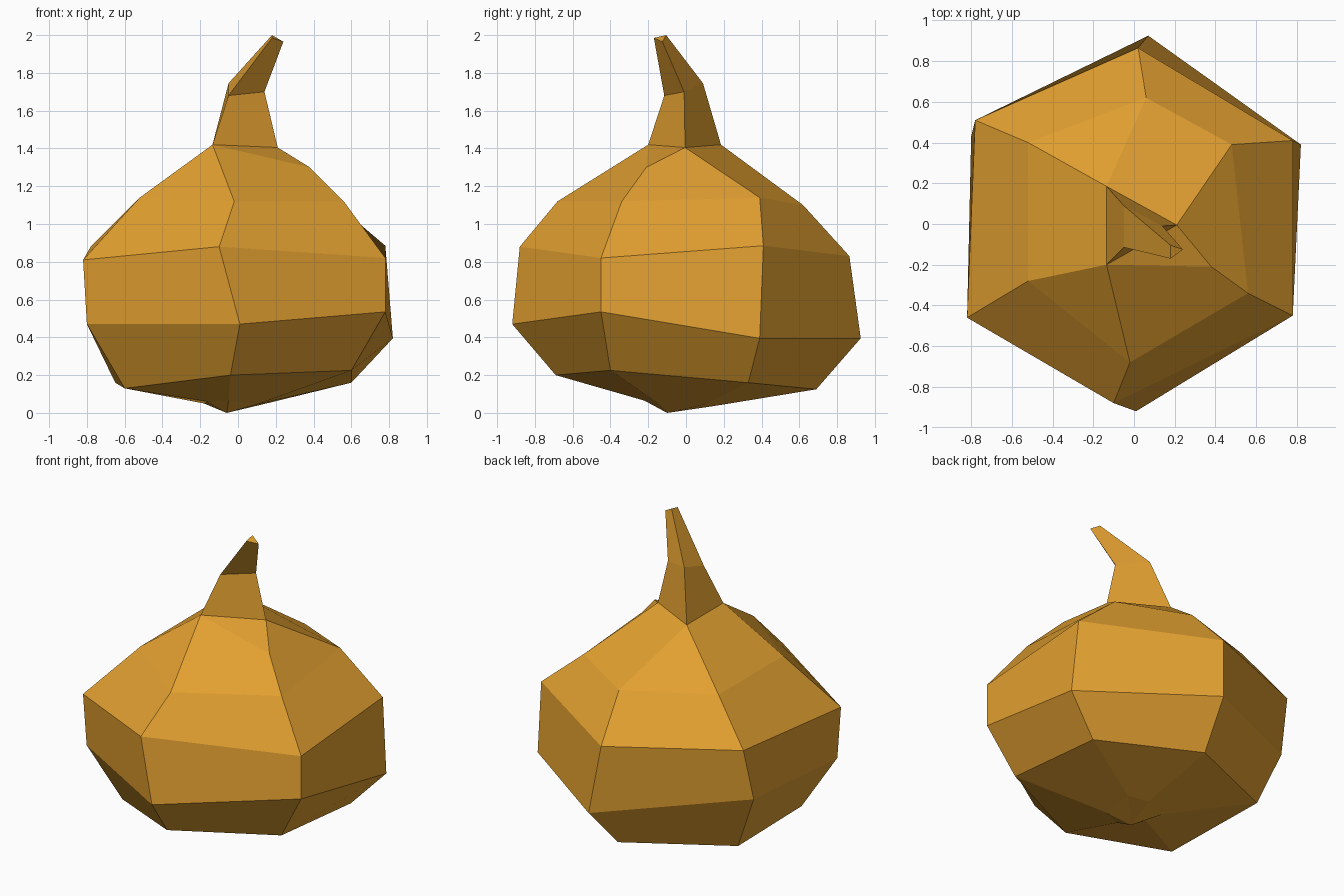
import bpy
import bmesh

# Remove the default cube only
default_cube = bpy.data.objects.get("Cube")
if default_cube:
    bpy.data.objects.remove(default_cube, do_unlink=True)


def make_material(name, color):
    material = bpy.data.materials.new(name)
    material.use_nodes = True
    material.diffuse_color = color
    shader = material.node_tree.nodes["Principled BSDF"]
    shader.inputs["Base Color"].default_value = color
    shader.inputs["Roughness"].default_value = 0.8
    return material


def loft(name, sections, material, extra_faces=()):
    """Skin counterclockwise cross-sections from bottom to top.

    Corners that share a position are merged, so a section may
    narrow to fewer corners, or to a single point.
    """
    bm = bmesh.new()
    shared = {}

    def add_face(points):
        corners = []
        for point in points:
            if point not in shared:
                shared[point] = bm.verts.new(point)
            if shared[point] not in corners:
                corners.append(shared[point])
        if len(corners) > 2:
            bm.faces.new(corners)

    for lower, upper in zip(sections, sections[1:]):
        count = len(lower)
        for i in range(count):
            j = (i + 1) % count
            add_face((lower[i], lower[j], upper[j], upper[i]))
    for points in extra_faces:
        add_face(points)

    mesh = bpy.data.meshes.new(name)
    bm.to_mesh(mesh)
    bm.free()
    mesh.materials.append(material)
    mesh.shade_flat()
    part = bpy.data.objects.new(name, mesh)
    bpy.context.collection.objects.link(part)
    return part


skin = make_material("golden_ochre", (0.76, 0.35, 0.03, 1))

# Hand-shaped hexagonal sections, each starting at the front corner
base_tip = (-.06, -.1, 0)
base = [(-.05, -.22, .065), (.1, -.14, .045), (.13, .1, .045),
        (0, .14, .035), (-.18, .06, .05), (-.16, -.08, .06)]
underside = [(-.04, -.69, .2), (.6, -.4, .225), (.6, .33, .16),
             (.02, .69, .125), (-.65, .38, .16), (-.6, -.36, .13)]
belly = [(.01, -.92, .47), (.78, -.45, .535), (.82, .39, .395),
         (.07, .925, .395), (-.8, .43, .53), (-.8, -.45, .47)]
waist = [(-.1, -.88, .88), (.78, -.45, .82), (.78, .41, .885),
         (.02, .865, .83), (-.78, .51, .88), (-.82, -.46, .81)]
shoulder = [(-.02, -.68, 1.12), (.56, -.34, 1.12), (.48, .39, 1.14),
            (.06, .62, 1.1), (-.52, .4, 1.14), (-.52, -.28, 1.14)]

# Triangular stem sections, leaning forward and sideways
neck = [(-.135, -.2, 1.42), (.21, -.005, 1.405), (-.135, .185, 1.42)]
bend = [(-.05, -.115, 1.68), (.14, -.01, 1.7), (-.05, .09, 1.745)]
tip = [(.18, -.17, 1.985), (.24, -.125, 1.965), (.18, -.105, 2)]

# The six body corners narrow to the three neck corners, with one extra
# corner on the sloping front panel
front, side, back = neck
ridge = (.38, -.21, 1.3)
crown = [front, ridge, side, back, back, front]

loft("gourd_body",
     [[base_tip] * len(base), base, underside, belly, waist, shoulder, crown],
     skin, extra_faces=[(front, ridge, side)])
loft("gourd_stem", [neck, bend, tip], skin, extra_faces=[tip])
